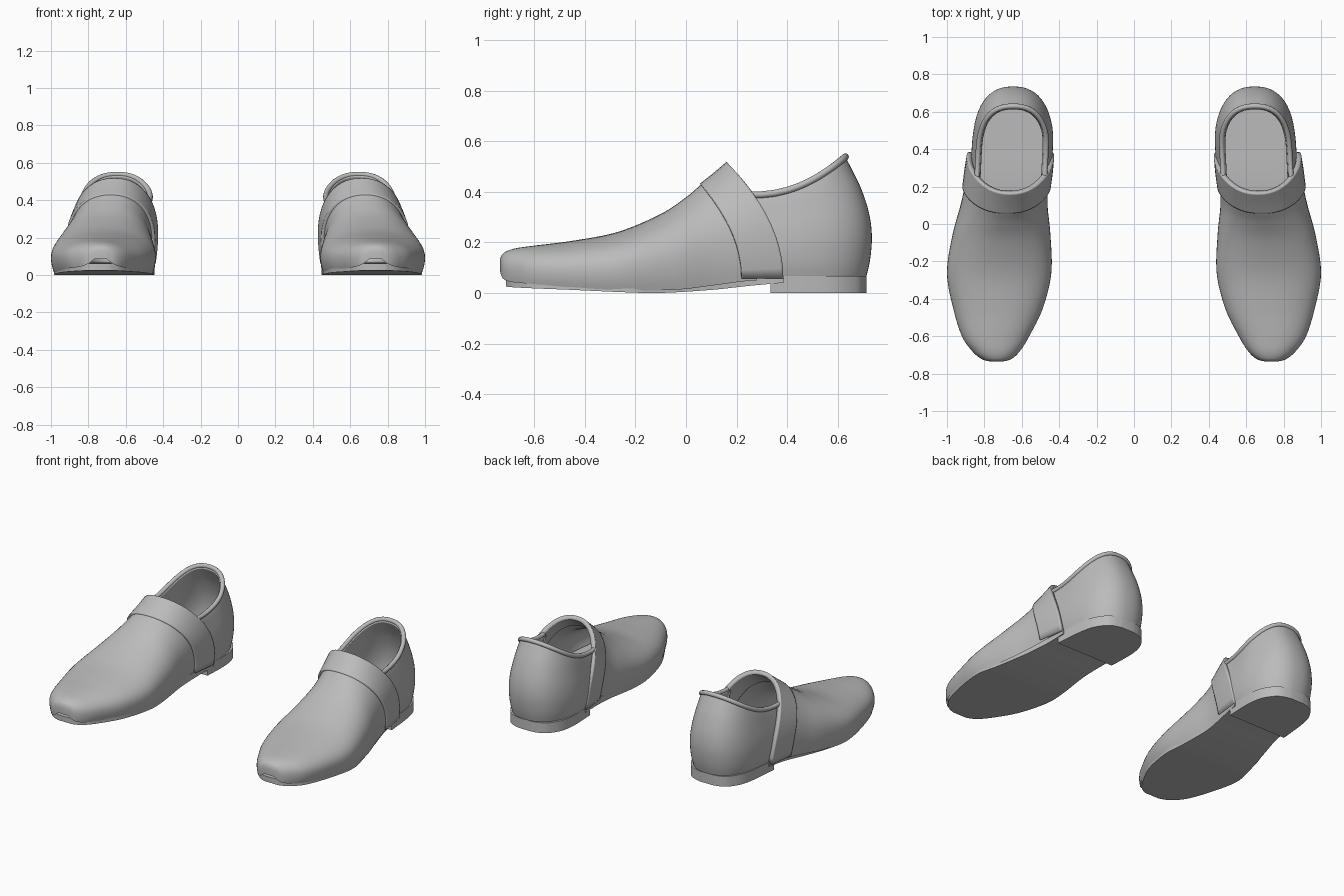
import bpy, bmesh, math

if "Cube" in bpy.data.objects:
    bpy.data.objects.remove(bpy.data.objects["Cube"], do_unlink=True)

# One grey leather for the whole pair
grey = bpy.data.materials.new("grey_leather")
grey.use_nodes = True
colour = (0.5, 0.5, 0.5, 1)
grey.diffuse_color = colour
grey.node_tree.nodes["Principled BSDF"].inputs["Base Color"].default_value = colour


def smooth_rows(rows, steps):
    """Catmull-Rom interpolation through a list of parameter rows."""
    out = []
    last = len(rows) - 1
    for i in range(last):
        a, b, c, d = rows[max(i - 1, 0)], rows[i], rows[i + 1], rows[min(i + 2, last)]
        for s in range(steps):
            t = s / steps
            out.append([q + 0.5 * t * (r - p + t * (2 * p - 5 * q + 4 * r - e
                        + t * (3 * (q - r) + e - p)))
                        for p, q, r, e in zip(a, b, c, d)])
    return out + [list(rows[-1])]


def power(value, n):
    return math.copysign(abs(value) ** (2 / n), value)


def finish(obj):
    obj.data.materials.append(grey)
    mirror = obj.modifiers.new("other_shoe", "MIRROR")
    mirror.use_mirror_merge = False


def loft(name, rings, closed=False, cap_start=False, cap_end=False, thickness=0):
    """Skin a list of equal-length rings and mirror it to the other foot."""
    bm = bmesh.new()
    grid = [[bm.verts.new(p) for p in ring] for ring in rings]
    count = len(grid[0])
    for low, high in zip(grid, grid[1:]):
        for j in range(count if closed else count - 1):
            k = (j + 1) % count
            bm.faces.new((low[j], low[k], high[k], high[j]))
    if cap_start:
        bm.faces.new(grid[0])
    if cap_end:
        bm.faces.new(grid[-1])
    bmesh.ops.recalc_face_normals(bm, faces=bm.faces)
    mesh = bpy.data.meshes.new(name)
    bm.to_mesh(mesh)
    bm.free()
    obj = bpy.data.objects.new(name, mesh)
    bpy.context.collection.objects.link(obj)
    bpy.ops.object.select_all(action="DESELECT")
    obj.select_set(True)
    bpy.context.view_layer.objects.active = obj
    bpy.ops.object.shade_smooth_by_angle(angle=math.radians(40))
    if thickness:
        shell = obj.modifiers.new("thickness", "SOLIDIFY")
        shell.thickness = thickness
        shell.offset = -1
    finish(obj)
    return obj


def arch(row, grow=0.0, n=2.25, segments=28):
    """Arched cross-section that leans forward towards its top."""
    y_top, y_low, z_low, z_top, x_in, x_out = row
    x_in, x_out, z_top = x_in - grow, x_out + grow, z_top + grow
    centre, half, height = (x_in + x_out) / 2, (x_out - x_in) / 2, z_top - z_low
    waist = 0.35 * height
    flat = []
    side = [(1 - 0.06 * (1 - s / 4) ** 2, s / 4 * waist) for s in range(4)]
    flat += [(-x, z) for x, z in side]
    for i in range(segments + 1):
        a = math.pi * i / segments
        flat.append((-power(math.cos(a), n),
                     waist + (height - waist) * power(math.sin(a), n)))
    flat += side[::-1]
    return [(centre + half * x,
             y_top + (y_low - y_top) * (1 - (z / height) ** 2),
             z_low + z) for x, z in flat]


# Vamp: toe to instep (top y, bottom y, bottom z, top z, inner x, outer x)
vamp = [
    (-.735, -.735, .085, .135, .70, .77),
    (-.722, -.722, .055, .157, .655, .815),
    (-.68, -.68, .042, .175, .61, .865),
    (-.60, -.60, .035, .187, .56, .92),
    (-.45, -.45, .022, .206, .487, .967),
    (-.27, -.26, .012, .241, .442, 1.0),
    (-.10, -.05, .012, .312, .447, .97),
    (0, .11, .03, .378, .462, .928),
    (.055, .22, .045, .425, .46, .905),
    (.09, .28, .05, .455, .455, .895),
]
loft("vamp", [arch(r) for r in smooth_rows(vamp, 6)], cap_start=True)

# Instep strap: a raised band whose rear edge forms the throat of the opening
strap = [
    (.055, .22, .058, .422, .455, .908),
    (.107, .303, .058, .463, .444, .898),
    (.16, .385, .058, .508, .437, .885),
]
loft("instep_strap", [arch(r, 0.01) for r in smooth_rows(strap, 6)], thickness=0.028)


# Heel counter: U-shaped levels rising to a curved top line
def heel_curve(back, half):
    points = []
    for y in (.25, .30, .35):
        points.append((-half, y))
    for i in range(33):
        a = math.pi * i / 32
        points.append((-half * power(math.cos(a), 2.4),
                       .4 + (back - .4) * power(math.sin(a), 2.4)))
    for y in (.35, .30, .25):
        points.append((half, y))
    return [(.646 + x + .05 * max(0, .5 - y), y) for x, y in points]


def top_line(y):
    return .388 + .15 * (max(0, y - .28) / .35) ** 2


levels = [(0, .712, .2), (.15, .728, .212), (.35, .735, .217), (.55, .722, .212),
          (.75, .69, .2), (.9, .655, .19), (1, .63, .181)]
rim = heel_curve(levels[-1][1], levels[-1][2])
rings = []
for v, back, half in smooth_rows(levels, 4):
    rings.append([(x, y, .06 + v * (top_line(r[1]) - .06))
                  for (x, y), r in zip(heel_curve(back, half), rim)])
loft("heel_counter", rings, thickness=0.02)

# Rolled collar along the top line
curve = bpy.data.curves.new("collar_roll", "CURVE")
curve.dimensions = "3D"
curve.bevel_depth = 0.014
curve.bevel_resolution = 3
spline = curve.splines.new("POLY")
spline.points.add(len(rings[-1]) - 1)
for point, (x, y, z) in zip(spline.points, rings[-1]):
    point.co = (x, y, z, 1)
collar = bpy.data.objects.new("collar_roll", curve)
bpy.context.collection.objects.link(collar)
finish(collar)


def slab(name, rows):
    """Solid strip from rows of y, inner x, outer x, bottom z, top z."""
    loft(name, [[(a, y, low), (b, y, low), (b, y, high), (a, y, high)]
                for y, a, b, low, high in smooth_rows(rows, 5)],
         closed=True, cap_start=True, cap_end=True)


# Sole, rising into the arch
slab("sole", [
    (-.712, .685, .785, .025, .06),
    (-.68, .63, .845, .022, .06),
    (-.60, .572, .905, .018, .05),
    (-.45, .497, .953, .012, .045),
    (-.25, .455, .985, .003, .04),
    (-.10, .460, .958, 0, .04),
    (.10, .475, .908, .012, .055),
    (.25, .462, .875, .028, .065),
    (.385, .445, .865, .04, .066),
])

# Low heel block
slab("heel_block", [
    (.335, .452, .862, 0, .066),
    (.50, .447, .846, 0, .066),
    (.60, .463, .825, 0, .066),
    (.67, .505, .783, 0, .066),
    (.70, .548, .742, 0, .066),
    (.714, .60, .69, 0, .066),
])
